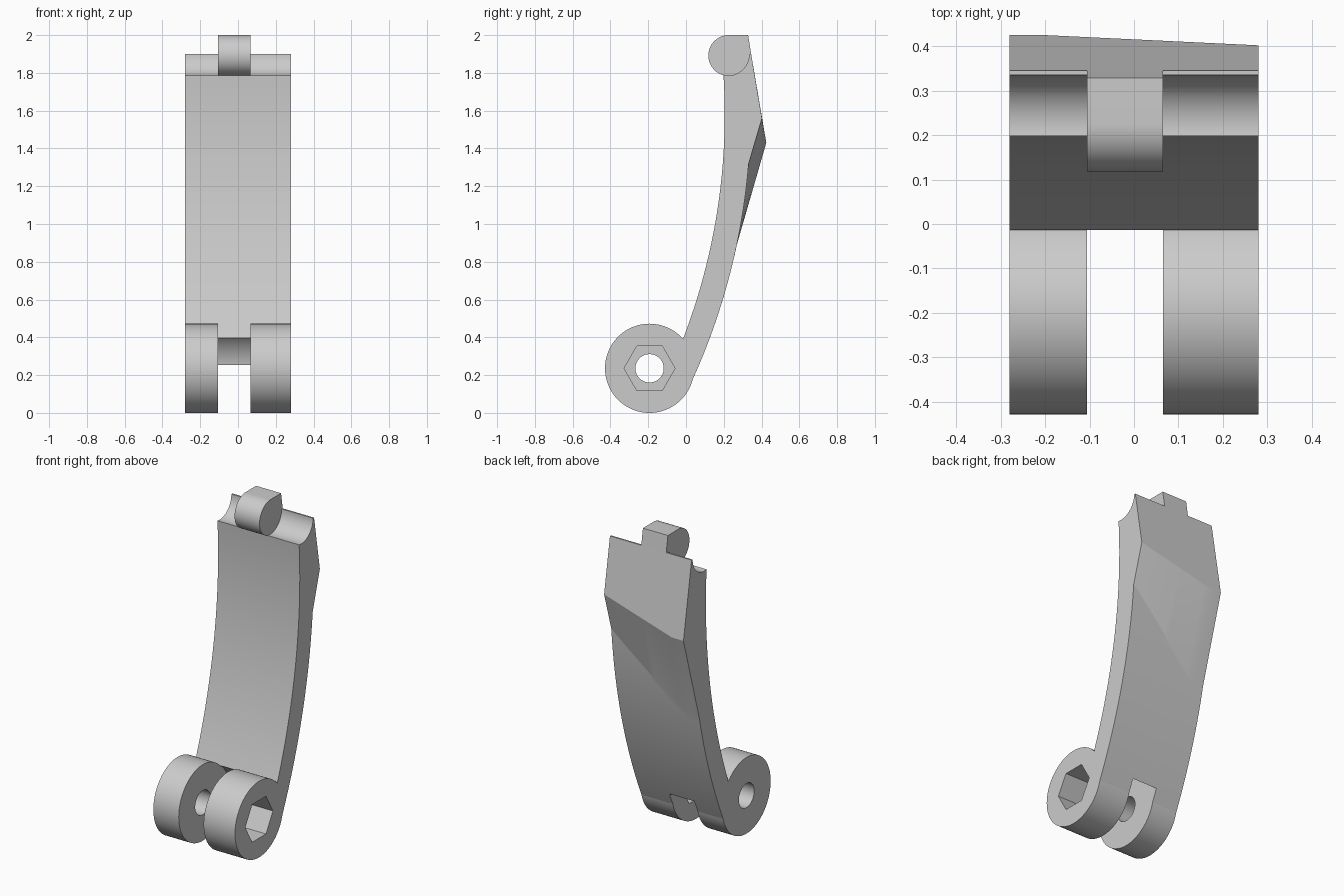
import bpy, bmesh
from math import sin, cos, sqrt, radians, pi
from mathutils import Matrix

old = bpy.data.objects.get("Cube")
if old:
    bpy.data.objects.remove(old, do_unlink=True)

grey = bpy.data.materials.new("light grey")
grey.use_nodes = True
grey.diffuse_color = (0.6, 0.6, 0.6, 1)
grey.node_tree.nodes["Principled BSDF"].inputs["Base Color"].default_value = (0.6, 0.6, 0.6, 1)

HALF = 0.28                      # half width of the arm
SLOT_L, SLOT_R = -0.106, 0.065   # x limits of the slot and tab
PIVOT = (-0.193, 0.236)          # y, z of the hinge axis


def loft(name, stations):
    """Skin a row of matching (x, [(y, z)...]) sections and cap both ends."""
    bm = bmesh.new()
    rings = [[bm.verts.new((x, y, z)) for y, z in pts] for x, pts in stations]
    for a, b in zip(rings, rings[1:]):
        for i in range(len(a)):
            j = (i + 1) % len(a)
            bm.faces.new((a[i], a[j], b[j], b[i]))
    bm.faces.new(rings[0])
    bm.faces.new(rings[-1])
    bmesh.ops.recalc_face_normals(bm, faces=bm.faces)
    mesh = bpy.data.meshes.new(name)
    bm.to_mesh(mesh)
    bm.free()
    ob = bpy.data.objects.new(name, mesh)
    mesh.materials.append(grey)
    bpy.context.collection.objects.link(ob)
    return ob


def circle(centre, r, n, start=0, sweep=2 * pi):
    full = sweep > 6.28
    steps = n if full else n - 1
    return [(centre[0] + r * cos(start + sweep * i / steps),
             centre[1] + r * sin(start + sweep * i / steps)) for i in range(n)]


def prism(name, x0, x1, pts):
    return loft(name, [(x0, pts), (x1, pts)])


def cut(ob, cutter):
    mod = ob.modifiers.new("cut", 'BOOLEAN')
    mod.operation, mod.solver, mod.object = 'DIFFERENCE', 'EXACT', cutter
    bpy.context.view_layer.objects.active = ob
    bpy.ops.object.modifier_apply(modifier=mod.name)
    bpy.data.objects.remove(cutter, do_unlink=True)


def smooth(ob):
    bpy.ops.object.select_all(action='DESELECT')
    ob.select_set(True)
    bpy.context.view_layer.objects.active = ob
    bpy.ops.object.shade_smooth_by_angle(angle=radians(9))


# Curved arm: concentric front and back arcs, with a skewed ridge on the back
def front_y(z):
    return 0.205 - 3.31 + sqrt(3.31 ** 2 - (z - 1.58) ** 2)


def back_y(z):
    return 0.343 - 3.445 + sqrt(3.445 ** 2 - (z - 1.6) ** 2)


def lerp(a, b, t):
    return a + (b - a) * t


def arm_section(t):
    n = 28
    foot = lerp(0.89, 1.32, t)
    pts = [(front_y(z), z) for z in (lerp(0.398, 1.9, i / n) for i in range(n + 1))]
    pts += [(0.345, 1.9), (lerp(0.425, 0.402, t), lerp(1.43, 1.56, t))]
    pts += [(back_y(z), z) for z in (lerp(foot, 0.13, i / n) for i in range(n + 1))]
    return pts


xs = [-HALF] + [lerp(-0.2, HALF, i / 12) for i in range(13)]
arm = loft("arm", [(x, arm_section(max(0, (x + 0.2) / 0.48))) for x in xs])
cut(arm, prism("socket_cutter", -0.4, 0.4, circle((0.22, 1.9), 0.115, 64)))
cut(arm, prism("slot_cutter", SLOT_L, SLOT_R, circle((-0.17, 0.21), 0.243, 64)))
smooth(arm)

# Hinge lugs: round bore on one side, hexagonal bore on the other
for name, x0, x1, r, sides in (("right_lug", -HALF, SLOT_L, 0.075, 48),
                               ("left_lug", SLOT_R, HALF, 0.135, 6)):
    lug = prism(name, x0, x1, circle(PIVOT, 0.236, 96))
    cut(lug, prism("bore_cutter", x0 - 0.1, x1 + 0.1, circle(PIVOT, r, sides)))
    smooth(lug)

# Rounded tab at the top, seated in the socket
tab_pts = circle((0.226, 1.892), 0.108, 48, pi / 2, radians(235))
tab_pts += [(0.345, 1.9), (0.329, 2.0)]
smooth(prism("top_tab", SLOT_L, SLOT_R, tab_pts))
